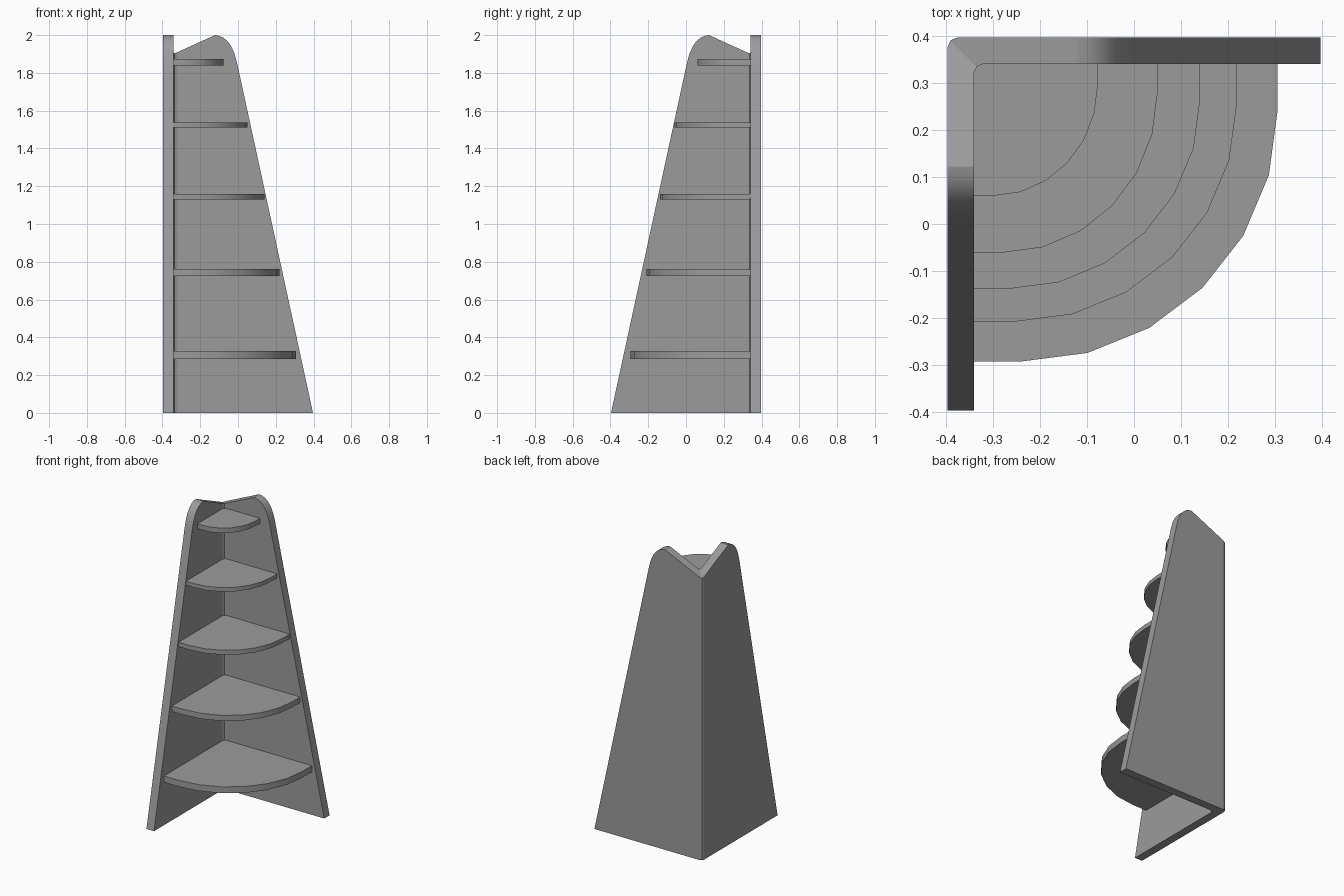
import bpy, bmesh, math

if "Cube" in bpy.data.objects:
    bpy.data.objects.remove(bpy.data.objects["Cube"])

OUT, INN, R = 0.397, 0.341, 0.02   # outer face, inner face, corner rounding

# Dark grey finish
dark = bpy.data.materials.new("dark_grey")
dark.diffuse_color = (0.33, 0.33, 0.33, 1)
dark.use_nodes = True
dark.node_tree.nodes["Principled BSDF"].inputs["Base Color"].default_value = dark.diffuse_color


def make_object(name, bm):
    bmesh.ops.remove_doubles(bm, verts=bm.verts, dist=1e-5)
    bmesh.ops.recalc_face_normals(bm, faces=bm.faces)
    mesh = bpy.data.meshes.new(name)
    bm.to_mesh(mesh)
    bm.free()
    mesh.materials.append(dark)
    ob = bpy.data.objects.new(name, mesh)
    bpy.context.collection.objects.link(ob)
    bpy.context.view_layer.objects.active = ob
    ob.select_set(True)
    bpy.ops.object.shade_smooth_by_angle(angle=math.radians(22))
    ob.select_set(False)


# Top edge of one panel: front foot, slope, rounded peak, dip to the corner
edge = [(0.397, 0), (0.0, 1.83), (-0.008, 1.865), (-0.018, 1.90), (-0.037, 1.943),
        (-0.056, 1.968), (-0.077, 1.986), (-0.099, 1.996), (-0.122, 2.0)]


def dip(x):
    return 2.0 + (x + 0.122) * 0.455


# Stations: (outer x, y, z), (inner x, y, z) from the right foot to the corner
half = [((x, OUT, z), (x, INN, z)) for x, z in edge]
half.append(((-OUT + R, OUT, dip(-OUT + R)), (-INN + R, INN, dip(-INN + R))))
k = R * (1 - math.sqrt(0.5))
mid = ((-OUT + k, OUT - k, dip(-OUT + k)), (-INN + k, INN - k, dip(-INN + k)))
mirrored = [tuple((-y, -x, z) for x, y, z in pair) for pair in reversed(half)]
stations = half + [mid] + mirrored

# L-shaped pair of side panels
bm = bmesh.new()
rings = []
for o, i in stations:
    if o[2] == 0:
        a, b = bm.verts.new(o), bm.verts.new(i)
        rings.append([a, a, b, b])
    else:
        pts = [(o[0], o[1], 0), o, i, (i[0], i[1], 0)]
        rings.append([bm.verts.new(p) for p in pts])
for r0, r1 in zip(rings, rings[1:]):
    for j in range(4):
        n = (j + 1) % 4
        bm.faces.new(list(dict.fromkeys([r0[j], r0[n], r1[n], r1[j]])))
make_object("corner_panels", bm)

# Quarter-round shelves: bottom z, top z, reach along x and y from the inner corner
shelves = [(0.286, 0.328, 0.647, 0.634), (0.725, 0.762, 0.560, 0.549),
           (1.13, 1.16, 0.482, 0.479), (1.51, 1.537, 0.391, 0.402),
           (1.84, 1.873, 0.264, 0.281)]
for num, (z0, z1, rx, ry) in enumerate(shelves, 1):
    f = 0.845    # share of the reach taken by the arc
    arc = []
    for a in range(7):
        t = math.radians(15 * a)
        arc.append((rx * (1 - f + f * math.sin(t)), ry * (1 - f + f * math.cos(t))))
    s = -0.005   # tucked slightly into the panels
    plan = [(s, s), (s, ry)] + arc + [(rx, s)]
    bm = bmesh.new()
    face = bm.faces.new([bm.verts.new((-INN + u, INN - v, z0)) for u, v in plan])
    ext = bmesh.ops.extrude_face_region(bm, geom=[face])
    top = [e for e in ext["geom"] if isinstance(e, bmesh.types.BMVert)]
    bmesh.ops.translate(bm, verts=top, vec=(0, 0, z1 - z0))
    # Keep the underside closed
    if not any(abs(fc.calc_center_median().z - z0) < 1e-6 for fc in bm.faces):
        bm.faces.new([v for v in bm.verts if v not in top])
    make_object(f"shelf_{num}", bm)
